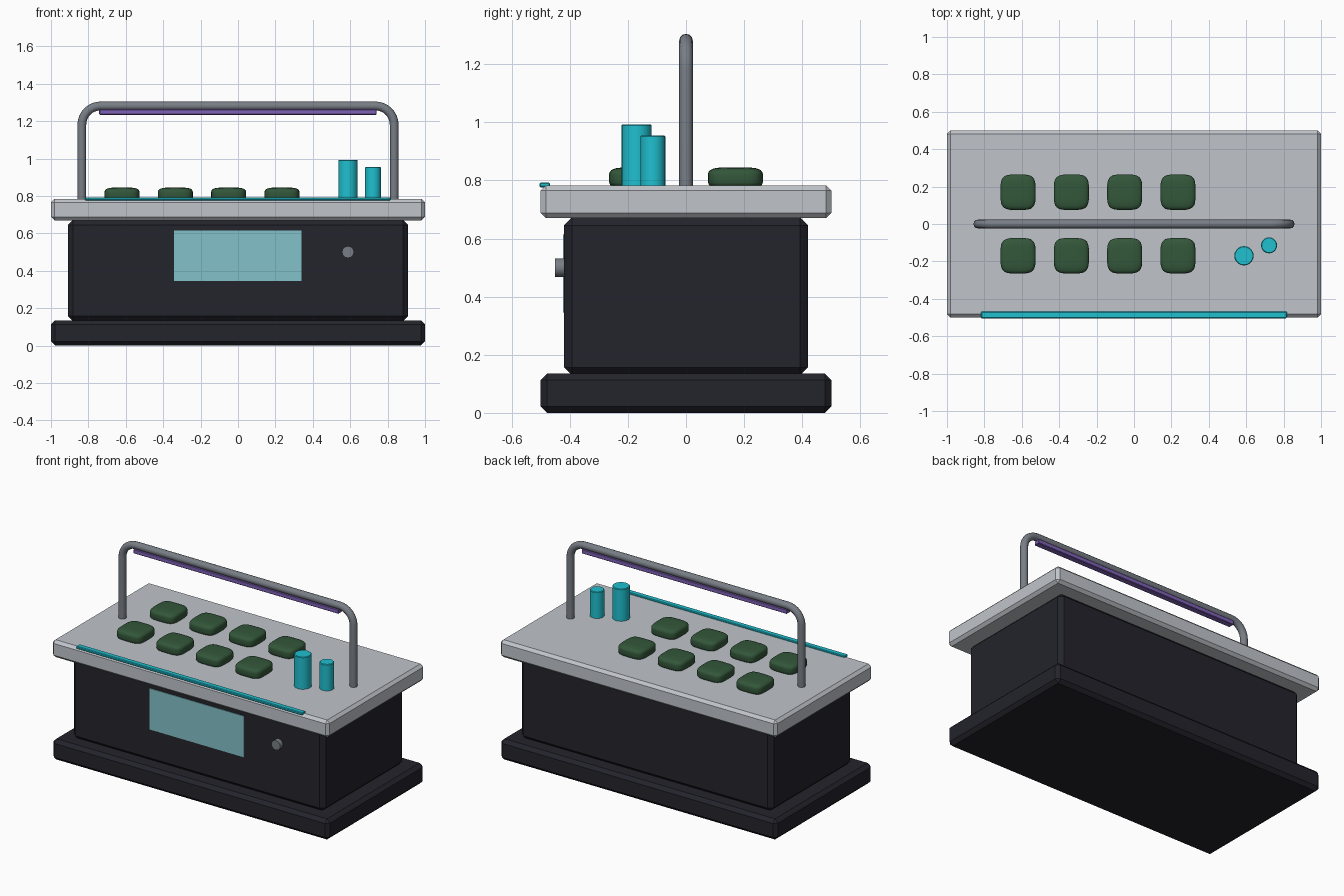
import bpy, bmesh, math
from mathutils import Matrix, Vector

if "Cube" in bpy.data.objects:
    bpy.data.objects.remove(bpy.data.objects["Cube"])


def material(name, rgb):
    m = bpy.data.materials.new(name)
    m.diffuse_color = (*rgb, 1)
    m.use_nodes = True
    m.node_tree.nodes["Principled BSDF"].inputs["Base Color"].default_value = m.diffuse_color
    return m


DARK = material("dark_casing", (0.017, 0.017, 0.025))
PALE = material("pale_grey_top", (0.53, 0.56, 0.60))
STEEL = material("steel_grey", (0.19, 0.21, 0.24))
CYAN = material("cyan", (0.014, 0.53, 0.63))
SCREEN = material("pale_teal_screen", (0.23, 0.54, 0.59))
PURPLE = material("purple_light", (0.21, 0.12, 0.47))
GREEN = material("leaf_green", (0.033, 0.095, 0.042))


def finish(name, bm, mat, smooth=None):
    bmesh.ops.recalc_face_normals(bm, faces=bm.faces)
    me = bpy.data.meshes.new(name)
    bm.to_mesh(me)
    bm.free()
    me.materials.append(mat)
    ob = bpy.data.objects.new(name, me)
    bpy.context.collection.objects.link(ob)
    if smooth:
        shade(ob, smooth)
    return ob


def shade(ob, degrees):
    bpy.ops.object.select_all(action='DESELECT')
    ob.select_set(True)
    bpy.context.view_layer.objects.active = ob
    bpy.ops.object.shade_smooth_by_angle(angle=math.radians(degrees))


def box(name, lo, hi, mat, bevel=0):
    lo, hi = Vector(lo), Vector(hi)
    bm = bmesh.new()
    bmesh.ops.create_cube(bm, size=1, matrix=Matrix.Translation((lo + hi) / 2)
                          @ Matrix.Diagonal((*(hi - lo), 1)))
    if bevel:
        bmesh.ops.bevel(bm, geom=bm.edges[:], offset=bevel, segments=1, affect='EDGES')
    return finish(name, bm, mat)


def cylinder(name, centre, r, depth, mat, sides, rot=Matrix(), bevel=0.0):
    bm = bmesh.new()
    bmesh.ops.create_cone(bm, cap_ends=True, segments=sides, radius1=r, radius2=r,
                          depth=depth, matrix=Matrix.Translation(centre) @ rot)
    if bevel:
        rims = [e for e in bm.edges if any(len(f.verts) > 4 for f in e.link_faces)]
        bmesh.ops.bevel(bm, geom=rims, offset=bevel, segments=1, affect='EDGES')
    return finish(name, bm, mat, 35)


def cushion(name, centre, half, power=4.0):
    # cube grid rounded into a soft pillow
    bm = bmesh.new()
    bmesh.ops.create_cube(bm, size=2)
    bmesh.ops.subdivide_edges(bm, edges=bm.edges[:], cuts=9, use_grid_fill=True)
    for v in bm.verts:
        n = sum(abs(c) ** power for c in v.co) ** (1 / power)
        v.co = Vector([c / n * h + o for c, h, o in zip(v.co, half, centre)])
    return finish(name, bm, GREEN, 60)


# cabinet and worktop
box("base_plinth", (-1, -0.5, 0), (1, 0.5, 0.135), DARK, 0.022)
box("cabinet_body", (-0.91, -0.42, 0.13), (0.91, 0.42, 0.672), DARK, 0.027)
box("worktop", (-1, -0.5, 0.67), (1, 0.5, 0.783), PALE, 0.018)

# front details
box("front_screen", (-0.342, -0.424, 0.345), (0.34, -0.416, 0.614), SCREEN)
cylinder("front_knob", (0.588, -0.43, 0.5), 0.032, 0.04, STEEL, 12,
         Matrix.Rotation(math.pi / 2, 4, 'X'))
box("front_edge_strip", (-0.818, -0.504, 0.776), (0.817, -0.468, 0.793), CYAN, 0.004)

# overhead rail: rounded hoop of tube
X, TOP, R = 0.835, 1.281, 0.10
path = [(-X, 0.77)]
path += [(-X + R - R * math.cos(a), TOP - R + R * math.sin(a))
         for a in (math.pi / 2 * i / 8 for i in range(9))]
path += [(-x, z) for x, z in reversed(path)]
cu = bpy.data.curves.new("overhead_rail", 'CURVE')
cu.dimensions = '3D'
cu.bevel_depth = 0.0235
cu.bevel_resolution = 4
cu.use_fill_caps = True
sp = cu.splines.new('POLY')
sp.points.add(len(path) - 1)
for p, (x, z) in zip(sp.points, path):
    p.co = (x, 0, z, 1)
cu.materials.append(STEEL)
rail = bpy.data.objects.new("overhead_rail", cu)
bpy.context.collection.objects.link(rail)
rail.select_set(True)
bpy.context.view_layer.objects.active = rail
bpy.ops.object.select_all(action='DESELECT')
rail.select_set(True)
bpy.ops.object.convert(target='MESH')
shade(bpy.context.view_layer.objects.active, 40)

# light bar under the rail
box("light_bar", (-0.742, -0.02, 1.234), (0.74, 0.02, 1.262), PURPLE, 0.003)

# plant cushions in two rows
for row, y in enumerate((-0.17, 0.17)):
    for col in range(4):
        cushion(f"plant_{row}_{col}", (-0.62 + 0.285 * col, y, 0.808),
                (0.094, 0.095, 0.037))

# bottles
cylinder("tall_bottle", (0.588, -0.17, 0.886), 0.052, 0.214, CYAN, 20, bevel=0.004)
cylinder("short_bottle", (0.722, -0.114, 0.867), 0.043, 0.176, CYAN, 20, bevel=0.004)
